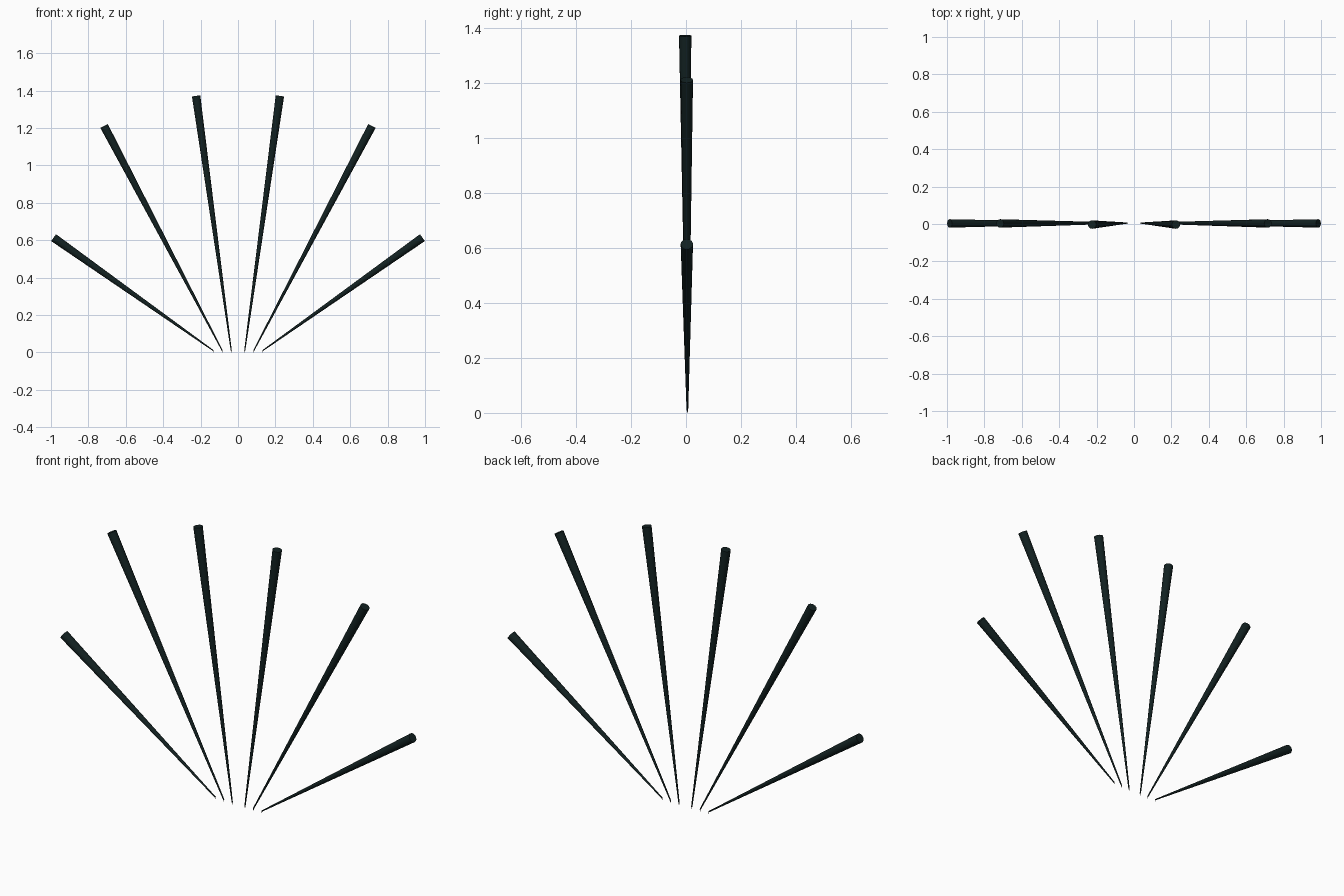
import bpy
from mathutils import Vector

if "Cube" in bpy.data.objects:
    bpy.data.objects.remove(bpy.data.objects["Cube"])


def material(name, rgb):
    m = bpy.data.materials.new(name)
    m.diffuse_color = (*rgb, 1)
    m.use_nodes = True
    m.node_tree.nodes["Principled BSDF"].inputs["Base Color"].default_value = m.diffuse_color
    return m


DARK = material("dark_teal", (0.006, 0.015, 0.015))
PALE = material("pale_grey", (0.45, 0.42, 0.36))


def taper(name, start, end, r1, r2, mat, sides):
    """Tapered rod running from start to end."""
    a, b = Vector(start), Vector(end)
    d = b - a
    bpy.ops.mesh.primitive_cone_add(
        vertices=sides, radius1=r1, radius2=r2, depth=d.length,
        location=(a + b) / 2, rotation=d.to_track_quat('Z', 'Y').to_euler())
    ob = bpy.context.object
    ob.name = name
    ob.data.materials.append(mat)
    bpy.ops.object.shade_smooth_by_angle()
    return ob


# Narrow base point and wide end of each spine on one side
SPINES = [
    ("inner", (0.036, 0.005, 0.01), (0.224, -0.003, 1.372)),
    ("middle", (0.084, 0.005, 0.01), (0.716, 0.003, 1.211)),
    ("outer", (0.132, 0.005, 0.01), (0.986, 0.003, 0.614)),
]

for side, s in (("right", 1), ("left", -1)):
    for label, base, end in SPINES:
        base = (base[0] * s, base[1], base[2])
        end = (end[0] * s, end[1], end[2])
        # Long widening shaft
        taper(f"{label}_spine_{side}", base, end, 0.003, 0.0225, DARK, 16)
        # Tiny pale point under the shaft
        taper(f"{label}_tip_{side}", (base[0], base[1], 0),
              (base[0], base[1], 0.011), 0.001, 0.002, PALE, 8)
